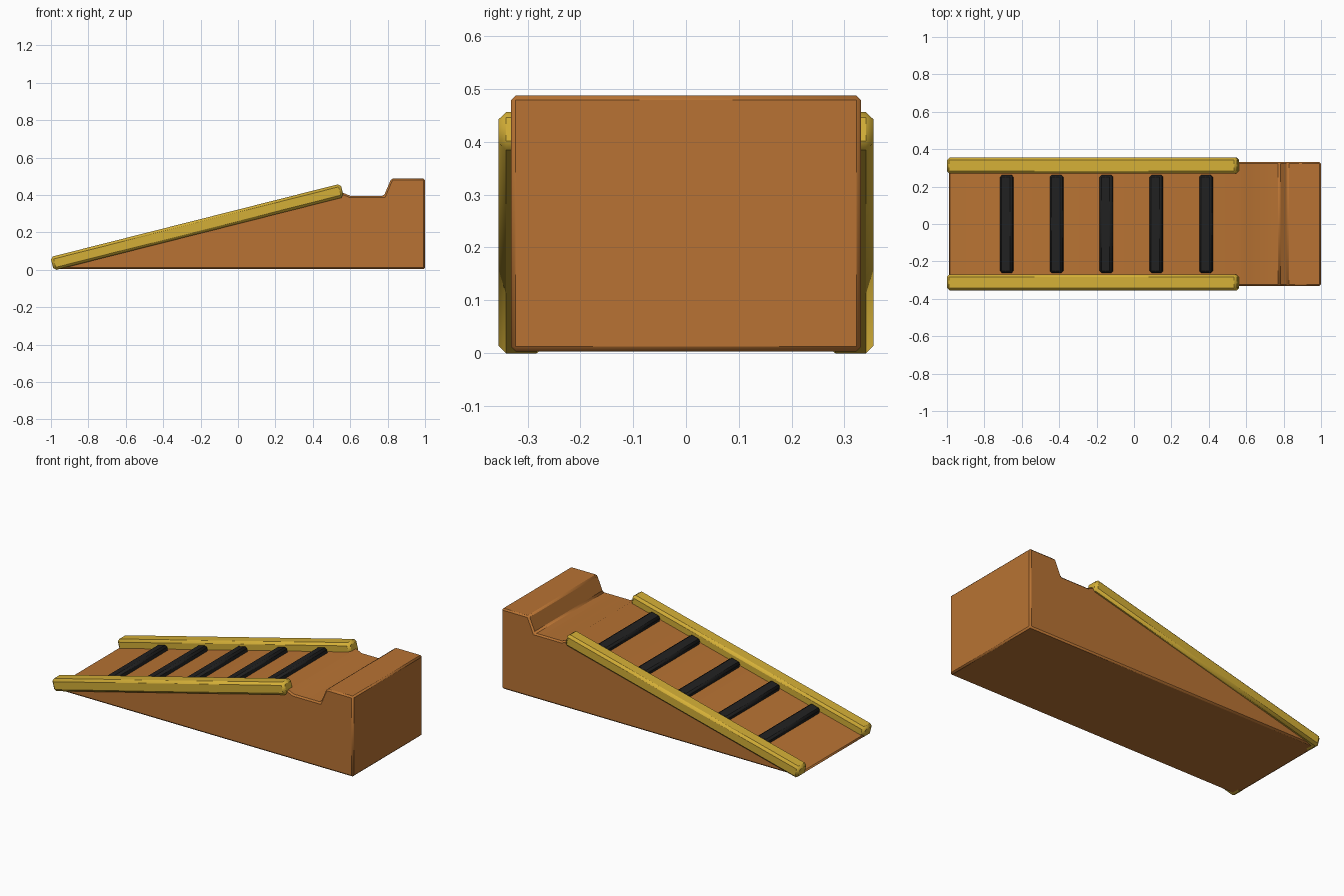
import bpy
import bmesh
import math

cube = bpy.data.objects.get("Cube")
if cube:
    bpy.data.objects.remove(cube, do_unlink=True)


def material(name, colour):
    m = bpy.data.materials.new(name)
    m.use_nodes = True
    m.diffuse_color = (*colour, 1)
    bsdf = next(n for n in m.node_tree.nodes if n.type == 'BSDF_PRINCIPLED')
    bsdf.inputs["Base Color"].default_value = (*colour, 1)
    return m


copper = material("copper brown", (0.479, 0.171, 0.033))
gold = material("gold", (0.658, 0.429, 0.038))
black = material("black", (0.015, 0.015, 0.015))

SLOPE = math.atan2(0.392, 1.55)


def finish(bm, name, mat, bevel):
    """Turn a bmesh into a bevelled, softly shaded object."""
    bmesh.ops.recalc_face_normals(bm, faces=bm.faces)
    mesh = bpy.data.meshes.new(name)
    bm.to_mesh(mesh)
    bm.free()
    obj = bpy.data.objects.new(name, mesh)
    bpy.context.collection.objects.link(obj)
    mesh.materials.append(mat)
    mod = obj.modifiers.new("bevel", 'BEVEL')
    mod.width = bevel
    mod.segments = 1
    mod.limit_method = 'ANGLE'
    mod.angle_limit = math.radians(40)
    bpy.context.view_layer.objects.active = obj
    obj.select_set(True)
    bpy.ops.object.shade_smooth_by_angle(angle=math.radians(50))
    obj.select_set(False)
    return obj


def sloped_bar(name, size, centre, mat, bevel):
    """A box tilted to lie along the ramp."""
    bm = bmesh.new()
    bmesh.ops.create_cube(bm, size=1)
    bmesh.ops.scale(bm, vec=size, verts=bm.verts)
    obj = finish(bm, name, mat, bevel)
    obj.location = centre
    obj.rotation_euler.y = -SLOPE
    return obj


# Wedge body with a dip and a raised stop at the high end
profile = [(-0.985, 0.003), (1, 0.003), (1, 0.488), (0.82, 0.488),
           (0.78, 0.395), (0.6, 0.395), (0.56, 0.412), (-0.993, 0.019)]
bm = bmesh.new()
face = bm.faces.new([bm.verts.new((x, -0.332, z)) for x, z in profile])
side = bmesh.ops.extrude_face_region(bm, geom=[face])
bmesh.ops.translate(bm, vec=(0, 0.664, 0),
                    verts=[g for g in side["geom"] if isinstance(g, bmesh.types.BMVert)])
finish(bm, "ramp_body", copper, 0.012)

# Side rails
for label, sign in (("left", 1), ("right", -1)):
    name = "back_rail" if sign > 0 else "front_rail"
    sloped_bar(name, (1.6, 0.086, 0.074), (-0.2185, sign * 0.312, 0.228), gold, 0.014)

# Cross slats, half sunk into the ramp
for i in range(5):
    x = -0.68 + 0.2665 * i
    z = 0.412 + (x - 0.56) * math.tan(SLOPE) + 0.008
    sloped_bar(f"slat_{i + 1}", (0.07, 0.526, 0.045), (x, 0, z), black, 0.012)
